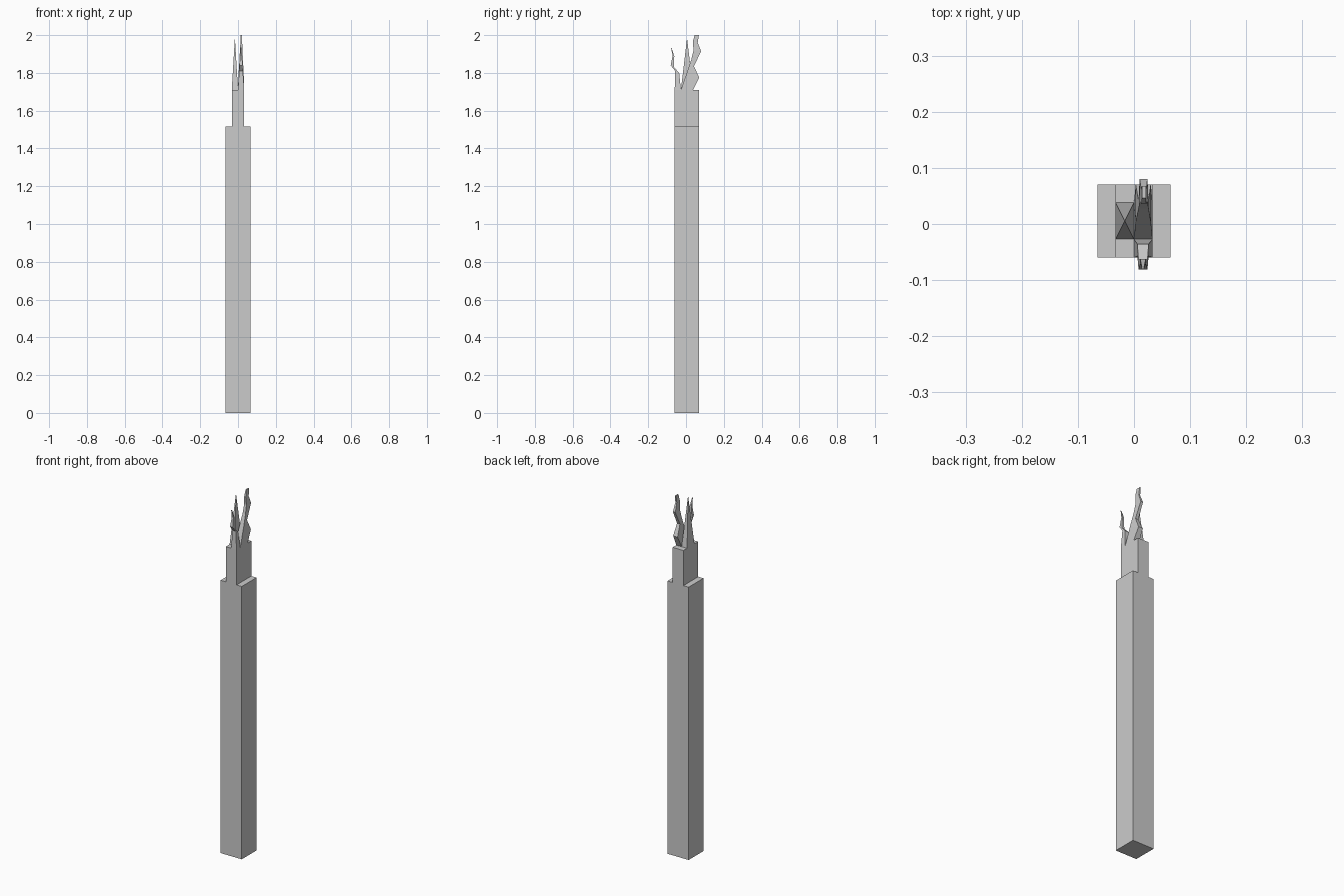
import bpy, bmesh

if "Cube" in bpy.data.objects:
    bpy.data.objects.remove(bpy.data.objects["Cube"])

grey = bpy.data.materials.new("weathered grey")
grey.diffuse_color = (0.6, 0.6, 0.6, 1)
grey.use_nodes = True
grey.node_tree.nodes["Principled BSDF"].inputs["Base Color"].default_value = grey.diffuse_color


def loft(name, rings):
    """Loft of four-sided rings: (x0, x1, y0, z at y0, y1, z at y1)."""
    bm = bmesh.new()
    loops = []
    for x0, x1, y0, z0, y1, z1 in rings:
        pts = [(x0, y0, z0), (x1, y0, z0), (x1, y1, z1), (x0, y1, z1)]
        loops.append([bm.verts.new(p) for p in pts])
    for a, b in zip(loops, loops[1:]):
        for i in range(4):
            j = (i + 1) % 4
            bm.faces.new((a[i], a[j], b[j], b[i]))
    bm.faces.new(loops[0][::-1])
    bm.faces.new(loops[-1])
    bmesh.ops.remove_doubles(bm, verts=bm.verts, dist=0.0001)
    bmesh.ops.recalc_face_normals(bm, faces=bm.faces)
    mesh = bpy.data.meshes.new(name)
    bm.to_mesh(mesh)
    bm.free()
    mesh.materials.append(grey)
    ob = bpy.data.objects.new(name, mesh)
    bpy.context.collection.objects.link(ob)
    return ob


Y0, Y1, SHOULDER, TOP = -0.06, 0.07, 1.515, 1.71

# square post and the narrower broken stub above it
loft("post", [(-0.065, 0.065, Y0, z, Y1, z) for z in (0, SHOULDER)])
loft("stub", [(-0.033, 0.033, Y0, z, Y1, z) for z in (SHOULDER, TOP)])

# straight needle splinter on the left half
loft("needle_splinter", [
    (-0.033, 0.0, -0.027, TOP, 0.038, TOP),
    (-0.017, -0.016, 0.005, 1.98, 0.006, 1.98),
])

# crooked splinter leaning to the front
loft("front_splinter", [
    (0.0, 0.033, Y0, TOP, -0.027, TOP),
    (0.006, 0.026, -0.057, 1.81, -0.036, 1.80),
    (0.008, 0.024, -0.081, 1.84, -0.064, 1.83),
    (0.011, 0.021, -0.071, 1.89, -0.062, 1.89),
    (0.014, 0.018, -0.080, 1.935, -0.076, 1.93),
])

# tall zigzag splinter leaning to the back
loft("back_splinter", [
    (0.0, 0.033, -0.027, TOP, 0.038, TOP),
    (0.003, 0.030, 0.004, 1.80, 0.070, 1.775),
    (0.008, 0.026, 0.028, 1.87, 0.042, 1.835),
    (0.010, 0.024, 0.040, 1.92, 0.080, 1.915),
    (0.013, 0.022, 0.036, 1.965, 0.062, 1.96),
    (0.014, 0.021, 0.046, 2.0, 0.068, 2.0),
])
